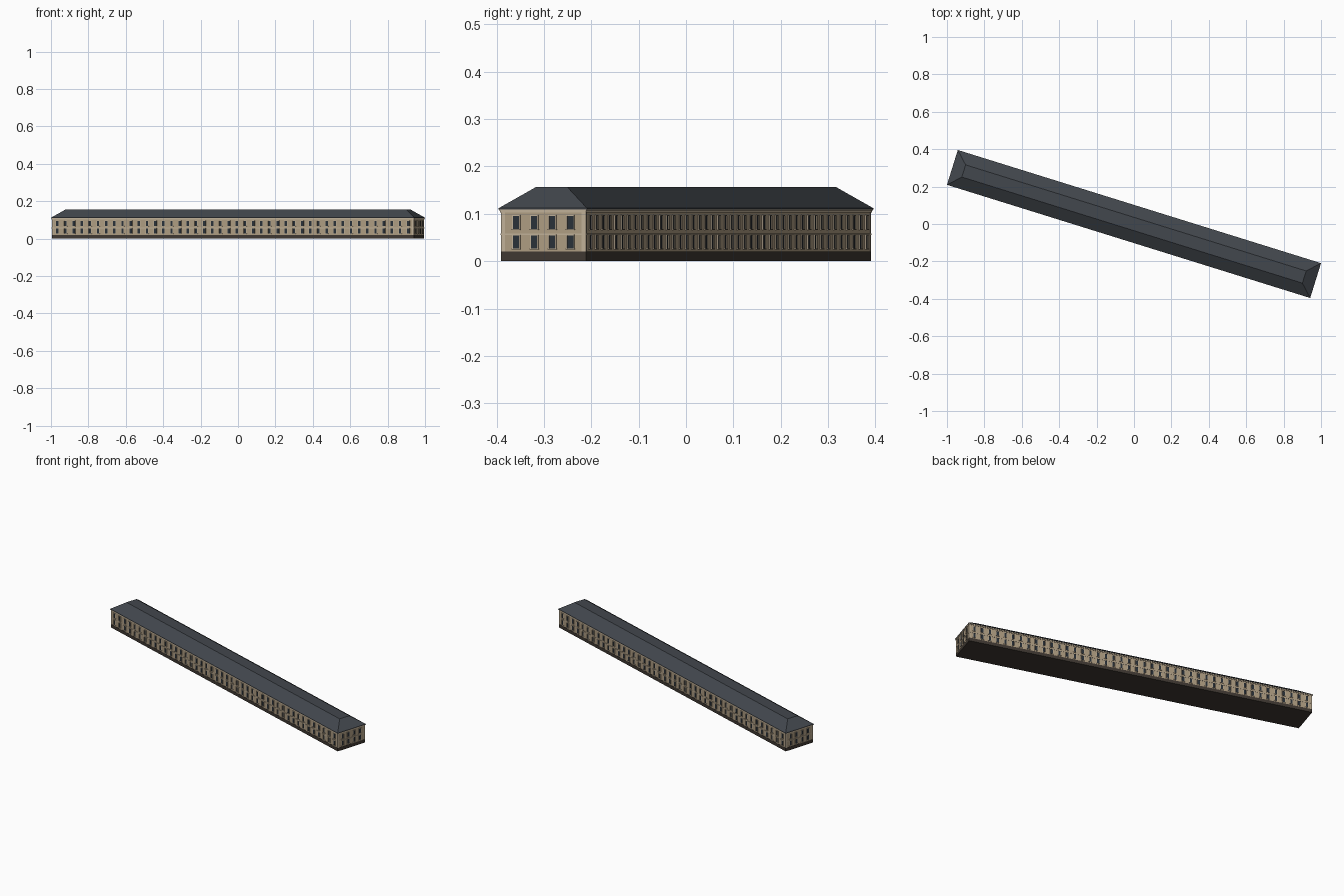
import bpy, bmesh, math
from mathutils import Matrix, Vector

if "Cube" in bpy.data.objects:
    bpy.data.objects.remove(bpy.data.objects["Cube"])

TURN = Matrix.Rotation(math.radians(-17.3), 4, 'Z')
HL, HW = 1.0125, 0.093          # wall half length / half width


def material(name, rgb):
    m = bpy.data.materials.new(name)
    m.diffuse_color = (*rgb, 1)
    m.use_nodes = True
    m.node_tree.nodes["Principled BSDF"].inputs["Base Color"].default_value = m.diffuse_color
    return m


STONE = material("sandstone", (0.42, 0.33, 0.22))
TRIM = material("pale_trim", (0.52, 0.43, 0.31))
DARK = material("dark_plinth", (0.05, 0.04, 0.032))
SLATE = material("slate", (0.055, 0.063, 0.075))
GLASS = material("glass", (0.022, 0.03, 0.04))


def box(bm, x0, x1, y0, y1, z0, z1, mat=Matrix()):
    size = Matrix.Diagonal((x1 - x0, y1 - y0, z1 - z0, 1))
    mid = Matrix.Translation(((x0 + x1) / 2, (y0 + y1) / 2, (z0 + z1) / 2))
    bmesh.ops.create_cube(bm, size=1, matrix=mat @ mid @ size)


def finish(bm, name, mat):
    bmesh.ops.recalc_face_normals(bm, faces=bm.faces[:])
    bm.transform(TURN)
    me = bpy.data.meshes.new(name)
    bm.to_mesh(me)
    bm.free()
    me.materials.append(mat)
    ob = bpy.data.objects.new(name, me)
    bpy.context.collection.objects.link(ob)
    return ob


def slab(name, grow, z0, z1, mat):
    bm = bmesh.new()
    box(bm, -HL - grow, HL + grow, -HW - grow, HW + grow, z0, z1)
    finish(bm, name, mat)


# Stacked body: plinth, walls, string course, cornice
slab("plinth", 0.001, 0, 0.02, DARK)
slab("walls", 0, 0.02, 0.107, STONE)
slab("string_course", 0.0012, 0.055, 0.0585, TRIM)
slab("cornice_lower", 0.002, 0.103, 0.107, TRIM)
slab("cornice_upper", 0.004, 0.107, 0.111, TRIM)

# Corner pilasters
bm = bmesh.new()
for sx in (-1, 1):
    for sy in (-1, 1):
        cx, cy = sx * (HL - 0.0035), sy * (HW - 0.0035)
        box(bm, cx - 0.0045, cx + 0.0045, cy - 0.0045, cy + 0.0045, 0.02, 0.103)
finish(bm, "corner_pilasters", TRIM)

# Hipped roof with a flat top
bm = bmesh.new()
rings = []
for inset, z in ((0, 0.1095), (0, 0.112), (0.0635, 0.157)):
    a, b = HL + 0.0045 - inset, HW + 0.0045 - inset
    rings.append([bm.verts.new((sx * a, sy * b, z))
                  for sx, sy in ((-1, -1), (1, -1), (1, 1), (-1, 1))])
bm.faces.new(rings[0])
bm.faces.new(rings[-1])
for lo, hi in zip(rings, rings[1:]):
    for i in range(4):
        j = (i + 1) % 4
        bm.faces.new((lo[i], lo[j], hi[j], hi[i]))
finish(bm, "hipped_roof", SLATE)

# Windows on all four sides: glass, raised surround and sill
panes, frames, sills = bmesh.new(), bmesh.new(), bmesh.new()
# (turn, distance to wall, count, spacing)
sides = [(0, HW, 44, 0.0457), (180, HW, 44, 0.0457),
         (90, HL, 4, 0.04), (270, HL, 4, 0.04)]
w, t, d = 0.0068, 0.002, 0.0025   # half width, surround thickness, projection
for angle, dist, count, step in sides:
    rot = Matrix.Rotation(math.radians(angle), 4, 'Z')
    for i in range(count):
        x = (i - (count - 1) / 2) * step
        for z0 in (0.027, 0.068):
            z1 = z0 + 0.027
            m = rot @ Matrix.Translation((x, -dist, 0))
            box(panes, -w, w, -0.0008, 0.001, z0, z1, m)
            for s in (-1, 1):
                xs = sorted((s * w, s * (w + t)))
                box(frames, xs[0], xs[1], -d, 0.001, z0, z1, m)
            box(frames, -w - t, w + t, -d, 0.001, z1, z1 + t, m)
            box(sills, -w - t - 0.001, w + t + 0.001, -0.0035, 0.001,
                z0 - 0.0022, z0, m)
finish(panes, "window_panes", GLASS)
finish(frames, "window_surrounds", TRIM)
finish(sills, "window_sills", TRIM)
